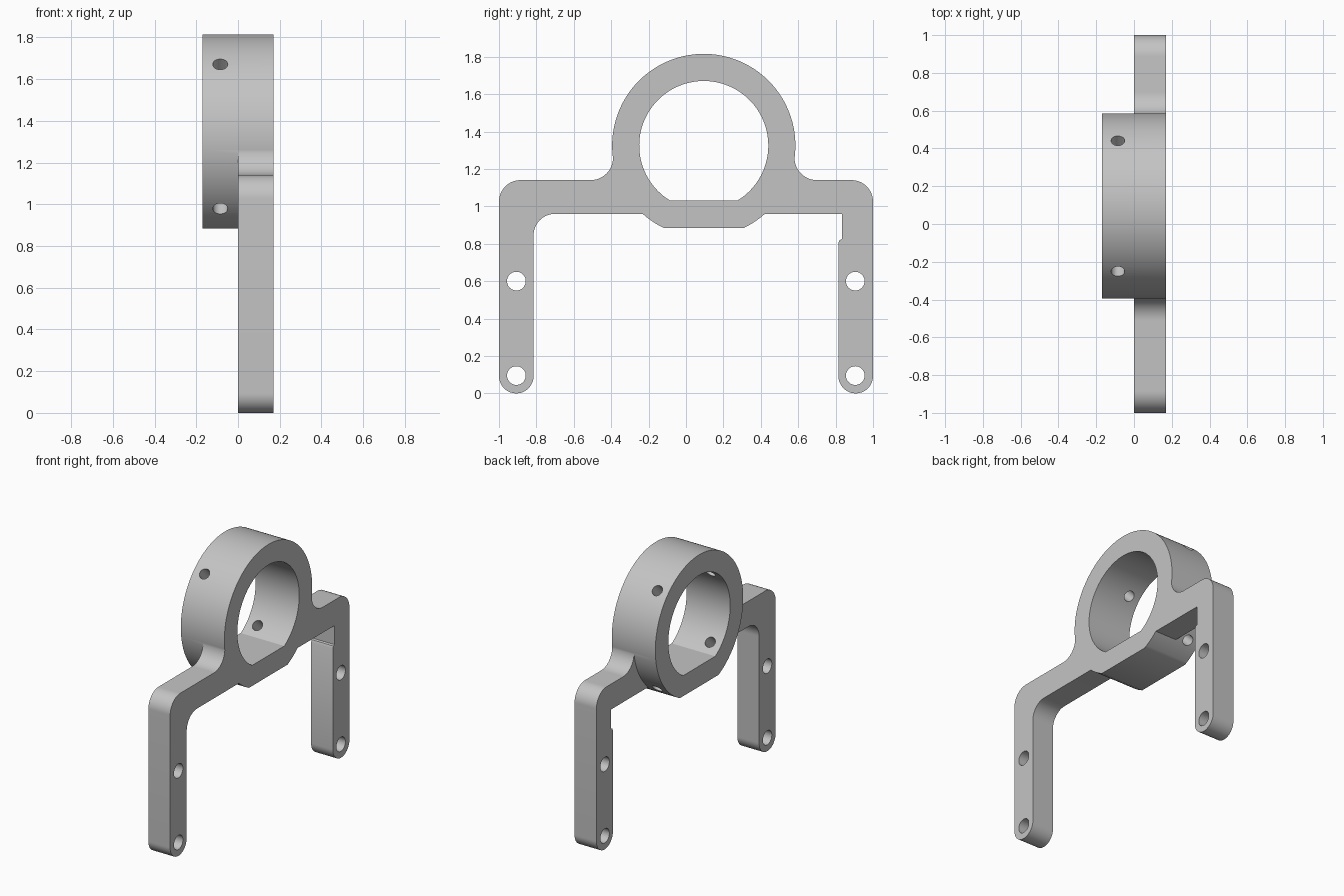
import bpy, bmesh, math
from math import pi, cos, sin
from mathutils import Matrix

cube = bpy.data.objects.get("Cube")
if cube:
    bpy.data.objects.remove(cube, do_unlink=True)

HALF = 0.17                    # half the ring depth
RING_Y, RING_Z = 0.095, 1.325  # ring axis
OUTER, BORE = 0.49, 0.345

grey = bpy.data.materials.new("grey metal")
grey.use_nodes = True
colour = (0.55, 0.55, 0.55, 1)
grey.diffuse_color = colour
grey.node_tree.nodes["Principled BSDF"].inputs["Base Color"].default_value = colour


def arc(cy, cz, r, start, end, steps=16):
    """Points of an arc in the side (y, z) plane, angles in degrees."""
    angles = [math.radians(start + (end - start) * i / steps) for i in range(steps + 1)]
    return [(cy + r * cos(a), cz + r * sin(a)) for a in angles]


def finish(bm, name):
    bmesh.ops.recalc_face_normals(bm, faces=bm.faces)
    mesh = bpy.data.meshes.new(name)
    bm.to_mesh(mesh)
    bm.free()
    mesh.materials.append(grey)
    obj = bpy.data.objects.new(name, mesh)
    bpy.context.collection.objects.link(obj)
    return obj


def prism(name, outline, x0, x1):
    """Extrude a side outline along x."""
    bm = bmesh.new()
    face = bm.faces.new([bm.verts.new((x0, y, z)) for y, z in outline])
    new = bmesh.ops.extrude_face_region(bm, geom=[face])["geom"]
    verts = [v for v in new if isinstance(v, bmesh.types.BMVert)]
    bmesh.ops.translate(bm, verts=verts, vec=(x1 - x0, 0, 0))
    return finish(bm, name)


def rod(name, radius, length, matrix):
    bm = bmesh.new()
    bmesh.ops.create_cone(bm, cap_ends=True, segments=40, radius1=radius,
                          radius2=radius, depth=length, matrix=matrix)
    return finish(bm, name)


def combine(target, tool, operation):
    tool.hide_render = True
    mod = target.modifiers.new("combine", "BOOLEAN")
    mod.operation, mod.solver, mod.object = operation, "EXACT", tool
    bpy.context.view_layer.objects.active = target
    bpy.ops.object.modifier_apply(modifier=mod.name)
    bpy.data.objects.remove(tool, do_unlink=True)


def flat_bottom_circle(radius, flat_z):
    """Circle around the ring axis with its bottom sliced off level."""
    a = math.degrees(math.asin((flat_z - RING_Z) / radius))
    return arc(RING_Y, RING_Z, radius, a, 180 - a, 120)


# Bracket: two legs, a cross bar and fillets running up into the ring
LEG = 0.0925
outline = (
    arc(-1 + LEG, LEG, LEG, 360, 180, 32)        # foot of front leg
    + arc(-0.885, 1.025, 0.115, 180, 90)         # outer front corner
    + arc(-0.51, 1.26, 0.12, 270, 360)           # front fillet to ring
    + [(-0.385, 1.3), (-0.3, 1.32), (0.49, 1.32), (0.575, 1.3)]
    + arc(0.70, 1.26, 0.12, 180, 270)            # back fillet to ring
    + arc(0.885, 1.025, 0.115, 90, 0)            # outer back corner
    + arc(1 - LEG, LEG, LEG, 0, -180, 32)        # foot of back leg
    + [(0.815, 0.805), (0.822, 0.82), (0.835, 0.825), (0.835, 0.96)]
    + arc(-0.70, 0.845, 0.115, 90, 180)          # inner front corner
)
bracket = prism("ring_bracket", outline, 0, HALF)

# Ring with a flat underside, then its D-shaped bore
combine(bracket, prism("ring", flat_bottom_circle(OUTER, 0.885), -HALF, HALF), "UNION")
combine(bracket, prism("bore", flat_bottom_circle(BORE, 1.03), -0.4, 0.4), "DIFFERENCE")

# Mounting holes through the legs
for y in (-0.907, 0.905):
    for z in (0.095, 0.6):
        place = Matrix.Translation((HALF / 2, y, z)) @ Matrix.Rotation(pi / 2, 4, "Y")
        combine(bracket, rod("leg_hole", 0.05, 0.6, place), "DIFFERENCE")

# Diagonal set-screw holes through the ring wall
for turn in (pi / 4, -pi / 4):
    place = Matrix.Translation((-HALF / 2, RING_Y, RING_Z)) @ Matrix.Rotation(turn, 4, "X")
    combine(bracket, rod("screw_hole", 0.036, 1.3, place), "DIFFERENCE")

bpy.ops.object.select_all(action="DESELECT")
bracket.select_set(True)
bpy.context.view_layer.objects.active = bracket
bpy.ops.object.shade_smooth_by_angle(angle=math.radians(30))
